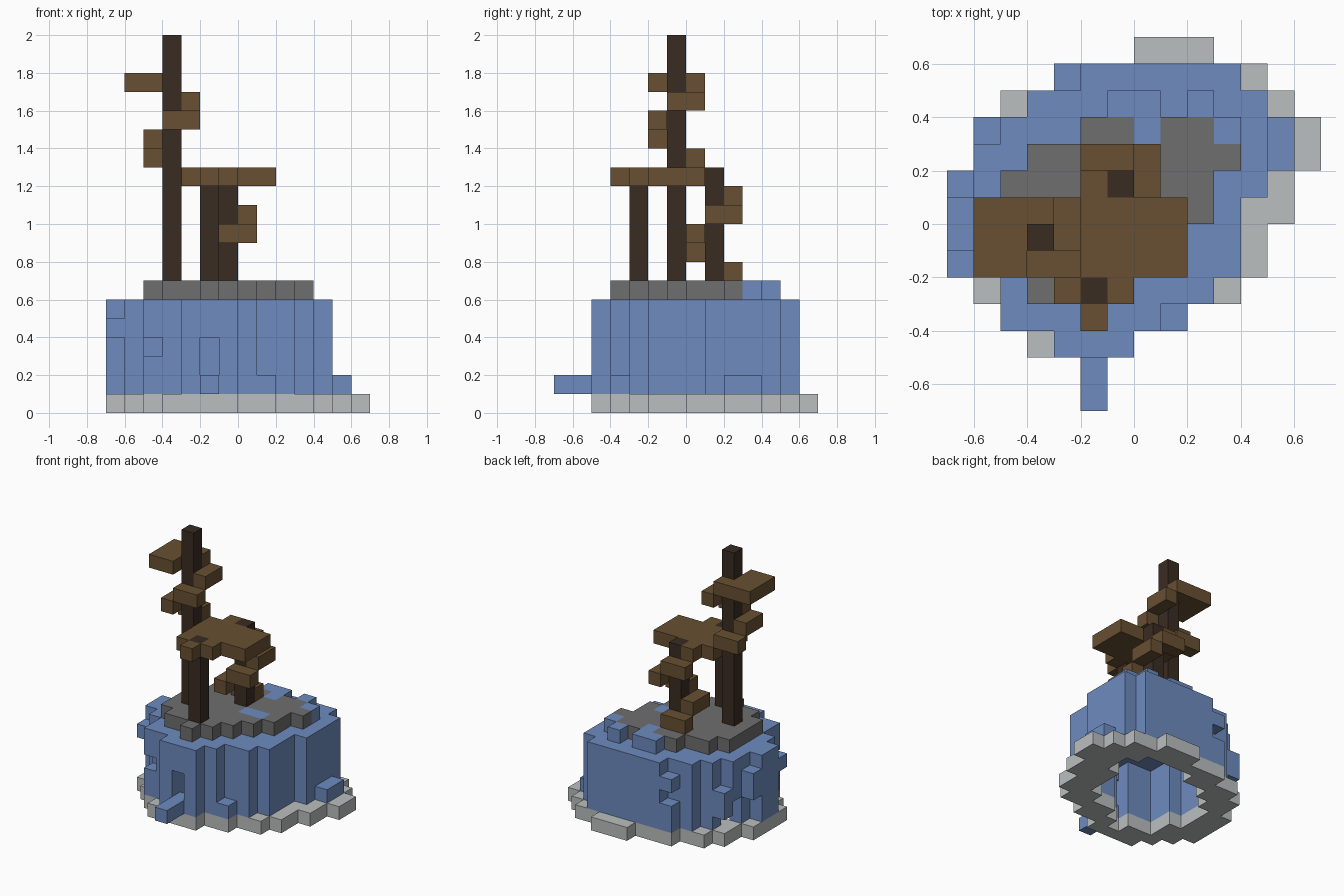
import bpy, bmesh
from math import radians
from itertools import product
from mathutils import Vector

UNIT = 0.1
DIRECTIONS = [Vector(d) for d in ((1, 0, 0), (-1, 0, 0), (0, 1, 0), (0, -1, 0), (0, 0, 1), (0, 0, -1))]

default_cube = bpy.data.objects.get("Cube")
if default_cube:
    bpy.data.objects.remove(default_cube, do_unlink=True)


def material(name, colour):
    mat = bpy.data.materials.new(name)
    mat.use_nodes = True
    mat.diffuse_color = (*colour, 1)
    mat.node_tree.nodes["Principled BSDF"].inputs["Base Color"].default_value = (*colour, 1)
    return mat


def box(x, y, z):
    """Unit cells inside a box given as (start, end) ranges."""
    return set(product(range(*x), range(*y), range(*z)))


def layer(first_row, spans, z):
    """Cells of a flat layer; each span is the x range of one row, front to back."""
    cells = set()
    for row, span in enumerate(spans, first_row):
        cells |= box(span, (row, row + 1), z)
    return cells


def erode(cells):
    """Cells whose eight neighbours in the layer are all filled."""
    ring = list(product((-1, 0, 1), repeat=2))
    return {(x, y, z) for x, y, z in cells if all((x + i, y + j, z) in cells for i, j in ring)}


def build(name, cells, mat):
    """Mesh the outside of a set of cells, merging flat areas."""
    bm = bmesh.new()
    for cell in sorted(cells):
        for normal in DIRECTIONS:
            if tuple(int(c + n) for c, n in zip(cell, normal)) in cells:
                continue
            u = Vector((normal.y, normal.z, normal.x))
            v = normal.cross(u)
            centre = Vector(cell) + Vector((0.5, 0.5, 0.5)) + normal / 2
            corners = [centre + (a * u + b * v) / 2 for a, b in ((-1, -1), (1, -1), (1, 1), (-1, 1))]
            bm.faces.new([bm.verts.new(c * UNIT) for c in corners])
    bmesh.ops.remove_doubles(bm, verts=bm.verts, dist=UNIT / 100)
    bmesh.ops.dissolve_limit(bm, angle_limit=radians(1), verts=bm.verts, edges=bm.edges)
    mesh = bpy.data.meshes.new(name)
    bm.to_mesh(mesh)
    bm.free()
    mesh.materials.append(mat)
    obj = bpy.data.objects.new(name, mesh)
    bpy.context.collection.objects.link(obj)
    return obj


def stair(x, y, z, sides):
    """Two-cell steps winding round a post, one level per side letter."""
    steps = {
        "front": ((x, x + 2), (y - 1, y)),
        "right": ((x + 1, x + 2), (y, y + 2)),
        "back": ((x - 1, x + 1), (y + 1, y + 2)),
        "left": ((x - 1, x), (y - 1, y + 1)),
    }
    cells = set()
    for level, side in enumerate(sides.split(), z):
        cells |= box(*steps[side], (level, level + 1))
    return cells


blue = material("blue", (0.153, 0.258, 0.521))
pale_stone = material("pale stone", (0.497, 0.521, 0.521))
dark_stone = material("dark stone", (0.156, 0.156, 0.156))
plank_brown = material("plank brown", (0.138, 0.08, 0.032))
post_brown = material("post brown", (0.042, 0.025, 0.016))

# Outline of the drum, used for the wall, lid and foundation hole
drum = [(-3, 0), (-5, 1), (-5, 3), (-6, 4), (-7, 4), (-7, 4),
        (-6, 5), (-6, 5), (-5, 5), (-4, 5), (-2, 4)]
ground, low, top, deck = (0, 1), (1, 2), (5, 6), (6, 7)

# Foundation ring
base = [(-4, 0), (-5, 2), (-6, 4), (-7, 5), (-7, 5), (-7, 6),
        (-7, 6), (-6, 7), (-6, 7), (-5, 6), (-3, 5), (0, 3)]
build("foundation_ring", layer(-5, base, ground) - erode(layer(-5, drum, ground)), pale_stone)

# Drum wall with a closed lid
solid = layer(-5, drum, (1, 6))
wall = (solid - erode(solid)) | layer(-5, drum, top)
# Gaps broken through the wall
wall -= box((-2, -1), (-5, -4), (2, 4))
wall -= box((-5, -4), (-4, -3), (3, 4))
wall -= box((-6, -4), (2, 3), (1, 3))
# Spur, ledges and loose pieces around the wall
wall |= box((-2, -1), (-7, -5), low)
wall |= box((1, 2), (-4, -3), low)
wall |= box((5, 6), (2, 4), low)
wall |= box((-7, -6), (-2, -1), (4, 5))
wall |= box((-7, -6), (1, 2), (3, 5))
wall |= box((-6, -5), (3, 4), (2, 4))
wall |= box((-3, -2), (5, 6), (1, 3)) | box((-3, -2), (5, 6), (4, 5))
# Patches standing on the lid
patches = box((-1, 1), (4, 5), deck) | box((2, 3), (4, 5), deck) | box((3, 4), (3, 4), deck)
patches |= box((0, 1), (3, 4), deck) | box((0, 2), (0, 1), deck)
build("drum_wall", wall | patches, blue)

# Stone floor on the lid
floor = [(-2, -1), (-4, 0), (-5, 1), (-5, 2), (-5, 3), (-5, 3), (-4, 4), (-2, 3)]
build("stone_floor", layer(-4, floor, deck) - patches, dark_stone)

# Three posts
posts = {
    "tall_post": box((-4, -3), (-1, 0), (7, 20)),
    "front_post": box((-2, -1), (-3, -2), (7, 13)),
    "back_post": box((-1, 0), (1, 2), (7, 13)),
}
for name, cells in posts.items():
    build(name, cells, post_brown)
post_cells = set().union(*posts.values())

# Landing, lookout and the two winding stairs
landing = layer(-4, [(-2, -1), (-3, 0), (-3, 2), (-3, 2), (-3, 2)], (12, 13))
lookout = box((-6, -4), (-2, 1), (17, 18)) | box((-4, -3), (0, 1), (17, 18))
lower_stair = stair(-1, 1, 7, "back left front right back left")
upper_stair = stair(-4, -1, 13, "back left front right")
build("lower_stair_and_landing", (lower_stair | landing) - post_cells, plank_brown)
build("upper_stair_and_lookout", (upper_stair | lookout) - post_cells, plank_brown)
